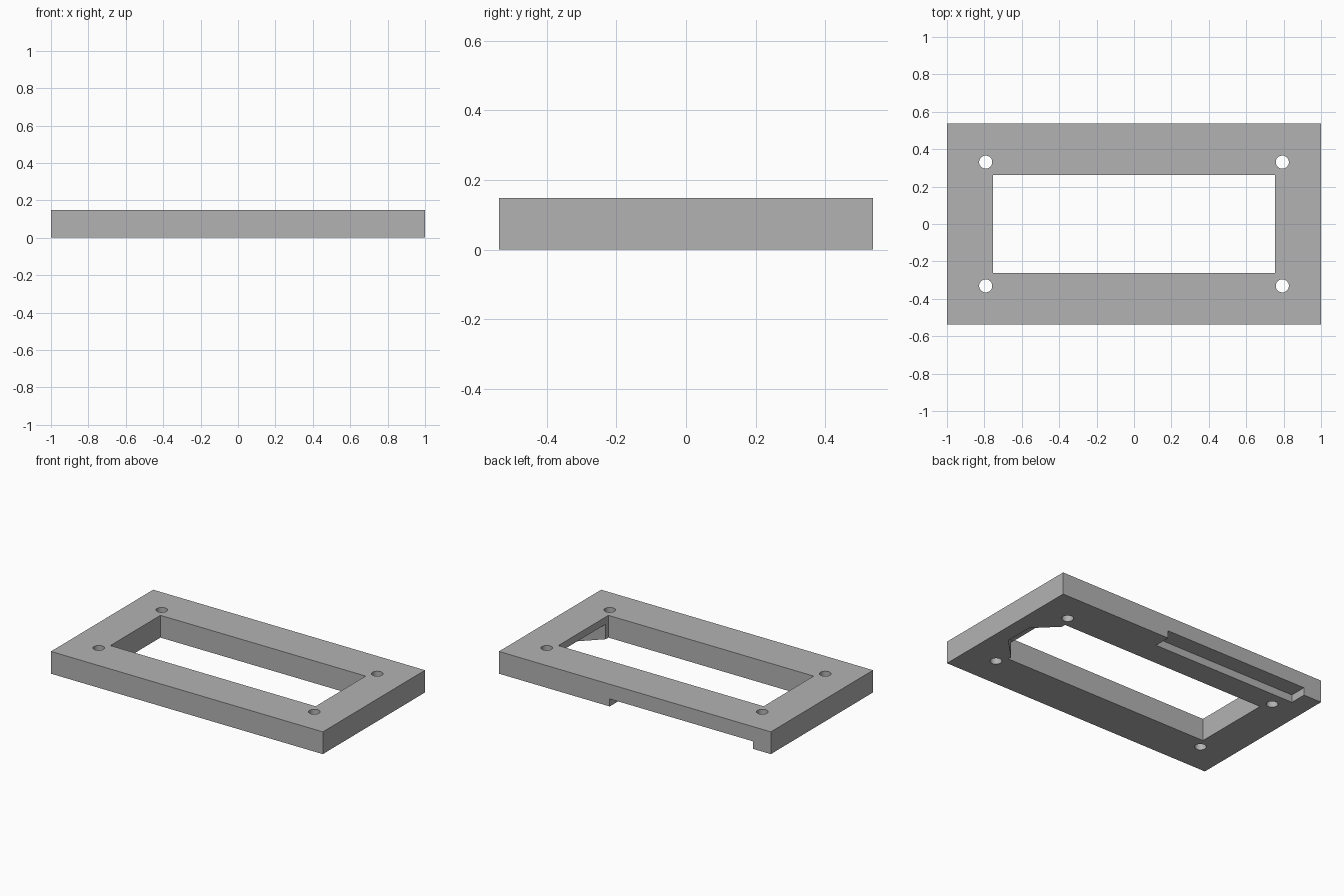
import bpy
import bmesh
import math

default = bpy.data.objects.get("Cube")
if default:
    bpy.data.objects.remove(default, do_unlink=True)

HALF_X, HALF_Y, HEIGHT = 1.0, 0.537, 0.148
OPEN_X, OPEN_Y = 0.755, 0.263
EXTRA = 0.05  # cutters overshoot the surfaces they cut


def prism(name, outline, z0, z1):
    """Extrude a counter-clockwise outline from z0 to z1."""
    bm = bmesh.new()
    base = bm.faces.new([bm.verts.new((x, y, z0)) for x, y in outline])
    top = bmesh.ops.extrude_face_region(bm, geom=[base])["geom"]
    bmesh.ops.translate(bm, vec=(0, 0, z1 - z0),
                        verts=[v for v in top if isinstance(v, bmesh.types.BMVert)])
    bmesh.ops.recalc_face_normals(bm, faces=bm.faces)
    mesh = bpy.data.meshes.new(name)
    bm.to_mesh(mesh)
    bm.free()
    obj = bpy.data.objects.new(name, mesh)
    bpy.context.collection.objects.link(obj)
    return obj


def rect(x0, x1, y0, y1):
    return [(x0, y0), (x1, y0), (x1, y1), (x0, y1)]


def circle(cx, cy, r, n=32):
    return [(cx + r * math.cos(math.tau * i / n), cy + r * math.sin(math.tau * i / n))
            for i in range(n)]


def cut(target, cutter):
    mod = target.modifiers.new(cutter.name, 'BOOLEAN')
    mod.operation = 'DIFFERENCE'
    mod.solver = 'EXACT'
    mod.object = cutter
    bpy.context.view_layer.objects.active = target
    bpy.ops.object.modifier_apply(modifier=mod.name)
    bpy.data.objects.remove(cutter, do_unlink=True)


# Plate
frame = prism("mounting_frame", rect(-HALF_X, HALF_X, -HALF_Y, HALF_Y), 0, HEIGHT)

# Central window
cut(frame, prism("window_cutter", rect(-OPEN_X, OPEN_X, -OPEN_Y, OPEN_Y),
                 -EXTRA, HEIGHT + EXTRA))

# Bevelled pocket under the left end of the window
pocket = [(OPEN_X - EXTRA, -0.235), (OPEN_X, -0.235), (0.895, -0.095),
          (0.895, 0.095), (OPEN_X, 0.235), (OPEN_X - EXTRA, 0.235)]
cut(frame, prism("pocket_cutter", pocket, -EXTRA, 0.1))

# Cable slot along the bottom of the back edge
cut(frame, prism("slot_cutter", rect(-0.868, 0.185, 0.425, HALF_Y + EXTRA), -EXTRA, 0.05))

# Four screw holes
for sx in (-1, 1):
    for sy in (-1, 1):
        cut(frame, prism("screw_hole_cutter", circle(sx * 0.793, sy * 0.331, 0.035),
                         -EXTRA, HEIGHT + EXTRA))

# Plain grey finish
grey = bpy.data.materials.new("plain_grey")
grey.use_nodes = True
colour = (0.45, 0.45, 0.45, 1)
grey.diffuse_color = colour
grey.node_tree.nodes["Principled BSDF"].inputs["Base Color"].default_value = colour
frame.data.materials.clear()
frame.data.materials.append(grey)

# Smooth hole walls, crisp edges elsewhere
bpy.ops.object.select_all(action='DESELECT')
frame.select_set(True)
bpy.context.view_layer.objects.active = frame
bpy.ops.object.shade_smooth_by_angle(angle=math.radians(30))
